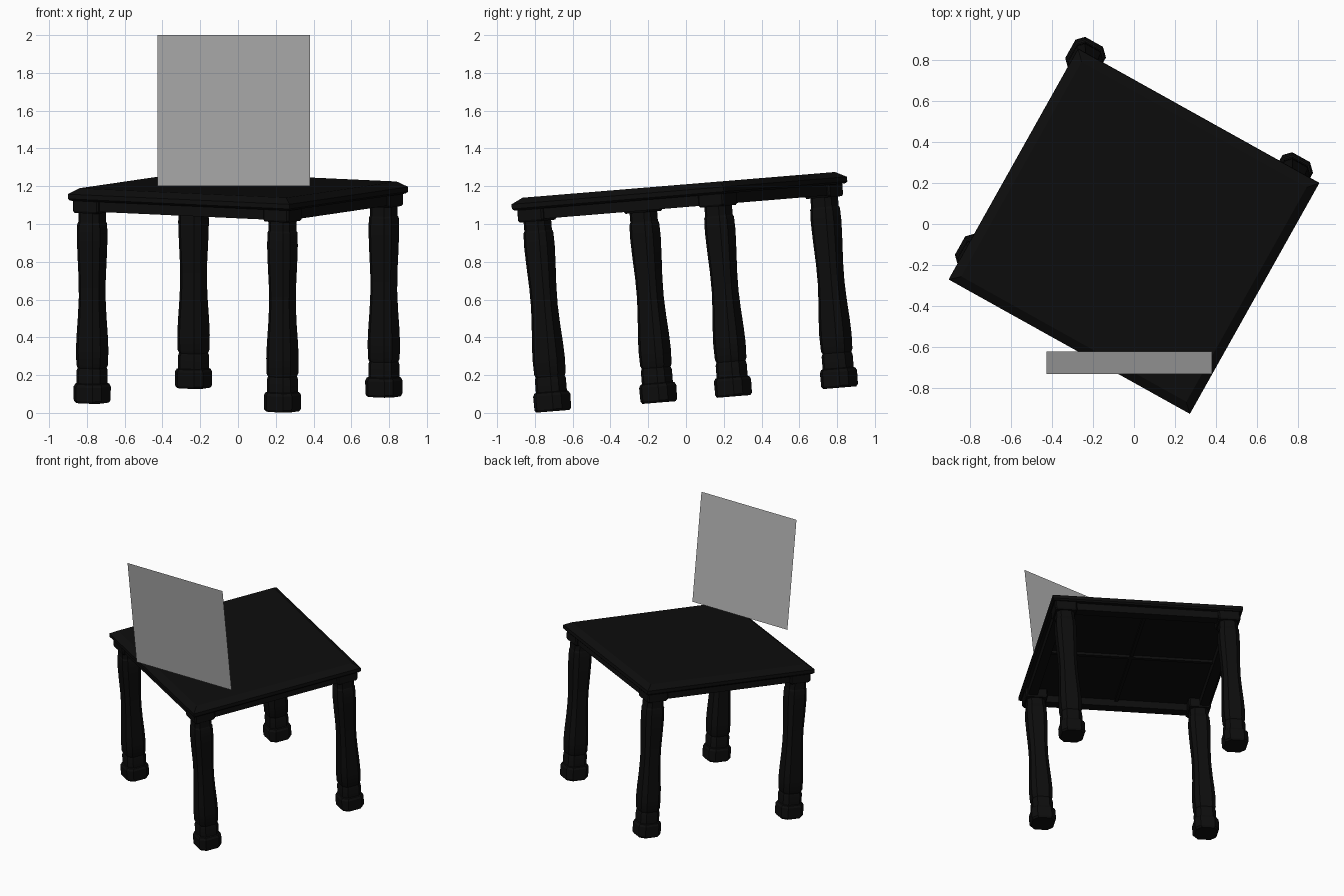
import bpy, bmesh, math
from mathutils import Matrix

cube = bpy.data.objects.get("Cube")
if cube:
    bpy.data.objects.remove(cube, do_unlink=True)


def material(name, value):
    m = bpy.data.materials.new(name)
    m.use_nodes = True
    color = (value, value, value, 1)
    m.diffuse_color = color
    m.node_tree.nodes["Principled BSDF"].inputs["Base Color"].default_value = color
    return m


black = material("black wood", 0.004)
grey = material("grey card", 0.45)

# The whole table is turned about z, tipped up at the back, then set down
PLACE = (Matrix.Translation((0, 0.055, 0.071)) @ Matrix.Rotation(math.radians(4.7), 4, "X")
         @ Matrix.Rotation(math.radians(-29.2), 4, "Z"))
HX, HY = 0.672, 0.645      # half size of the top
LX, LY = 0.577, 0.55       # leg centres
CORNERS = [(sx, sy) for sx in (-1, 1) for sy in (-1, 1)]


def loft(name, sections, chamfer=0.0, at=(0, 0)):
    """Stack rectangles (z, half x, half y), with cut corners if chamfer > 0."""
    bm = bmesh.new()
    rings = []
    for z, hx, hy in sections:
        c = chamfer * hx
        points = []
        for sx, sy in ((1, 1), (-1, 1), (-1, -1), (1, -1)):
            if c:
                pair = [(sx * hx, sy * (hy - c)), (sx * (hx - c), sy * hy)]
                points += pair if sx * sy > 0 else pair[::-1]
            else:
                points.append((sx * hx, sy * hy))
        rings.append([bm.verts.new((x + at[0], y + at[1], z)) for x, y in points])
    n = len(rings[0])
    for low, high in zip(rings, rings[1:]):
        for i in range(n):
            j = (i + 1) % n
            bm.faces.new((low[i], low[j], high[j], high[i]))
    bm.faces.new(rings[0][::-1])
    bm.faces.new(rings[-1])
    return finish(name, bm, black, PLACE)


def finish(name, bm, mat, matrix=None):
    mesh = bpy.data.meshes.new(name)
    bm.to_mesh(mesh)
    bm.free()
    mesh.materials.append(mat)
    obj = bpy.data.objects.new(name, mesh)
    bpy.context.collection.objects.link(obj)
    if matrix:
        obj.matrix_world = matrix
    return obj


def box(name, x, y, hx, hy, z0, z1):
    return loft(name, [(z0, hx, hy), (z1, hx, hy)], at=(x, y))


# Table top with a sloping rim
loft("table_top", [(1.075, HX - 0.01, HY - 0.01), (1.085, HX, HY), (1.11, HX, HY),
                   (1.14, HX - 0.045, HY - 0.045)])

# Apron rails and the thin braces under the top
for s in (-1, 1):
    box("apron_long", 0, s * (HY - 0.065), LX, 0.032, 1.02, 1.08)
    box("apron_short", s * (HX - 0.065), 0, 0.032, LY, 1.02, 1.08)
box("long_brace", 0, 0, HX - 0.08, 0.012, 1.055, 1.08)
box("cross_brace", 0, 0, 0.012, HY - 0.08, 1.06, 1.08)

# Corner blocks and turned legs with cut corners
LEG = [(0.0, 0.076), (0.012, 0.084), (0.085, 0.085), (0.10, 0.078), (0.104, 0.071),
       (0.17, 0.071), (0.185, 0.066), (0.20, 0.072), (0.28, 0.074), (0.36, 0.071),
       (0.46, 0.065), (0.56, 0.061), (0.66, 0.062), (0.78, 0.067), (0.88, 0.07),
       (0.95, 0.068), (0.96, 0.063), (1.03, 0.063)]
for sx, sy in CORNERS:
    x, y = sx * LX, sy * LY
    loft("corner_block", [(1.01, 0.072, 0.072), (1.02, 0.078, 0.078), (1.08, 0.078, 0.078)],
         chamfer=0.12, at=(x, y))
    leg = loft("leg", [(z, h, h) for z, h in LEG], chamfer=0.41, at=(x, y))
    bpy.ops.object.select_all(action="DESELECT")
    leg.select_set(True)
    bpy.context.view_layer.objects.active = leg
    bpy.ops.object.shade_smooth_by_angle(angle=math.radians(25))

# Thin upright card leaning towards the front
bm = bmesh.new()
corners = [(-0.425, -0.62, 1.2), (0.38, -0.62, 1.2), (0.38, -0.73, 2.0), (-0.425, -0.73, 2.0)]
bm.faces.new([bm.verts.new(p) for p in corners])
finish("card", bm, grey)
